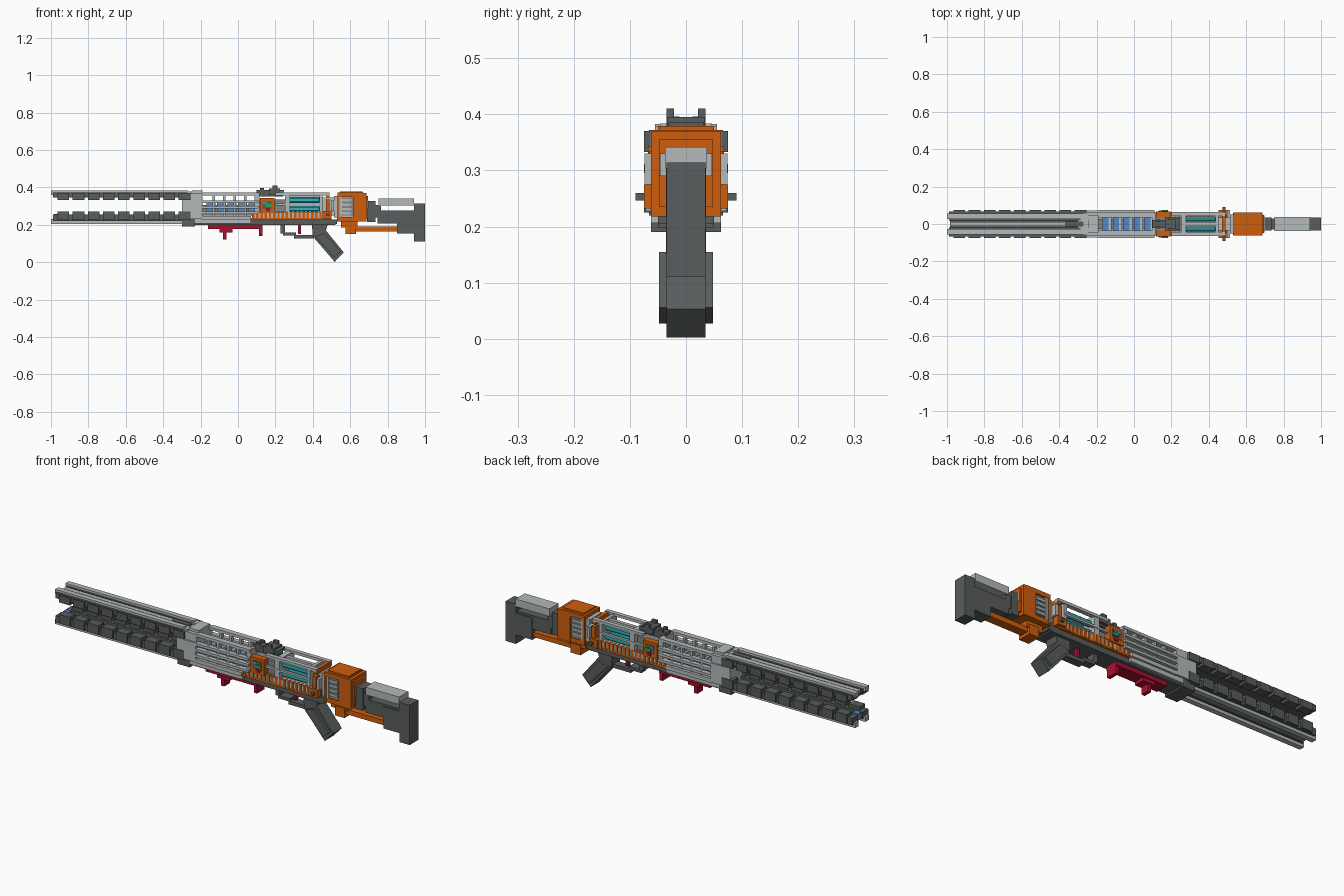
import bpy
import bmesh

default = bpy.data.objects.get("Cube")
if default:
    bpy.data.objects.remove(default, do_unlink=True)


def material(name, red, green, blue):
    mat = bpy.data.materials.new(name)
    mat.use_nodes = True
    colour = (red, green, blue, 1)
    mat.diffuse_color = colour
    mat.node_tree.nodes["Principled BSDF"].inputs["Base Color"].default_value = colour
    return mat


LIGHT = material("light_grey", .46, .49, .49)
MID = material("middle_grey", .23, .24, .24)
DARK = material("dark_grey", .10, .11, .11)
ORANGE = material("orange", .62, .11, .004)
RED = material("crimson", .40, .005, .03)
BLUE = material("blue", .08, .25, .60)
CYAN = material("cyan", .03, .46, .54)
GREEN = material("green", .02, .40, .06)


def prism(name, mat, outline, y):
    """Extrude an (x, z) outline across y; a pair for y makes a mirrored part on each side."""
    paired = isinstance(y, tuple)
    spans = [y, (-y[1], -y[0])] if paired else [(-y, y)]
    bm = bmesh.new()
    for near, far in spans:
        verts = [bm.verts.new((px, near, pz)) for px, pz in outline]
        face = bm.faces.new(verts)
        side = bmesh.ops.extrude_face_region(bm, geom=[face])
        moved = [g for g in side["geom"] if isinstance(g, bmesh.types.BMVert)]
        bmesh.ops.translate(bm, verts=moved, vec=(0, far - near, 0))
    bmesh.ops.recalc_face_normals(bm, faces=bm.faces[:])
    mesh = bpy.data.meshes.new(name)
    bm.to_mesh(mesh)
    bm.free()
    mesh.materials.append(mat)
    obj = bpy.data.objects.new(name, mesh)
    bpy.context.collection.objects.link(obj)
    return obj


def box(name, mat, x, y, z, bevel=None):
    (xa, xb), (za, zb) = x, z
    obj = prism(name, mat, [(xa, za), (xb, za), (xb, zb), (xa, zb)], y)
    if bevel:
        mod = obj.modifiers.new("chamfer", "BEVEL")
        mod.width = bevel
        mod.segments = 1


def row(name, mat, start, pitch, count, width, y, z):
    """Repeat a box along the length."""
    for i in range(count):
        left = start + i * pitch
        box(f"{name}_{i}", mat, x=(left, left + width), y=y, z=z)


# Four long barrel rails with armour teeth
barrel = (-.99, -.27)
box("upper_rail", DARK, x=barrel, y=(.018, .066), z=(.345, .372))
box("lower_rail", DARK, x=barrel, y=(.018, .066), z=(.22, .255))
box("upper_rail_strip", LIGHT, x=(-1, -.27), y=(.028, .055), z=(.36, .383))
box("lower_rail_strip", LIGHT, x=(-1, -.27), y=(.028, .055), z=(.205, .23))
row("upper_tooth", DARK, -.965, .081, 9, .062, y=(.03, .075), z=(.333, .37))
row("lower_tooth", DARK, -.965, .081, 9, .062, y=(.03, .075), z=(.225, .272))
box("upper_spine", LIGHT, x=(-.985, -.37), y=.011, z=(.35, .374))
box("upper_spine_bed", DARK, x=(-.985, -.27), y=.02, z=(.345, .362))
box("spine_end", DARK, x=(-.37, -.27), y=.013, z=(.35, .376))
box("lower_spine", MID, x=(-.985, -.27), y=.018, z=(.222, .238))
box("muzzle_emitter", BLUE, x=(-.985, -.955), y=.014, z=(.238, .258))

# Collar joining the barrel to the body
box("collar", LIGHT, x=(-.3, -.19), y=.072, z=(.23, .33))
box("collar_upper", LIGHT, x=(-.3, -.19), y=.064, z=(.33, .37))
box("collar_cap", LIGHT, x=(-.245, -.19), y=.046, z=(.37, .384))
box("collar_top_plate", LIGHT, x=(-.285, -.245), y=(.02, .055), z=(.37, .378))
box("collar_foot", DARK, x=(-.3, -.23), y=.062, z=(.19, .23))

# Slatted cooling section with glowing core
cooling = (-.19, .11)
box("cooling_top_rail", LIGHT, x=cooling, y=(.036, .064), z=(.358, .372))
for level in (.317, .288, .258):
    box("cooling_slat", LIGHT, x=cooling, y=(.05, .074), z=(level, level + .013))
box("cooling_slat_bottom", LIGHT, x=(-.19, .07), y=(.045, .072), z=(.228, .248))
box("cooling_floor", LIGHT, x=(-.23, .07), y=.062, z=(.206, .23))
box("cooling_end", LIGHT, x=(.095, .115), y=.06, z=(.23, .37))
row("cooling_post", LIGHT, -.135, .056, 5, .013, y=(.04, .06), z=(.23, .36))
row("core_segment", BLUE, -.168, .056, 5, .033, y=.036, z=(.262, .316))
box("core_rod", MID, x=cooling, y=.026, z=(.25, .305))
row("core_ring", LIGHT, -.135, .056, 5, .014, y=.036, z=(.25, .322))

# Receiver floor and ribbed orange skirt
box("receiver_floor", DARK, x=(-.23, .52), y=.05, z=(.198, .212))
box("receiver_base", DARK, x=(.07, .53), y=.05, z=(.205, .228))
box("receiver_core", MID, x=(.11, .5), y=.04, z=(.225, .262))
box("skirt", ORANGE, x=(.07, .48), y=(.04, .062), z=(.225, .236))
row("skirt_rib", ORANGE, .075, .0225, 18, .0125, y=(.04, .063), z=(.23, .27))
row("skirt_gap", LIGHT, .0875, .0225, 17, .01, y=(.04, .06), z=(.236, .266))

# Control block with small coloured switches
box("control_block", ORANGE, x=(.117, .196), y=(.035, .068), z=(.262, .343))
box("control_core", MID, x=(.115, .25), y=.035, z=(.262, .335))
box("control_panel", DARK, x=(.13, .18), y=(.064, .07), z=(.285, .328))
box("green_switch", GREEN, x=(.15, .182), y=(.066, .075), z=(.295, .311))
box("blue_switch", BLUE, x=(.133, .152), y=(.066, .073), z=(.312, .325))
box("red_switch", RED, x=(.15, .172), y=(.066, .073), z=(.272, .29))

# Sight assembly
box("sight_base", DARK, x=(.1, .24), y=.022, z=(.352, .385))
box("sight_bridge", DARK, x=(.165, .225), y=.034, z=(.362, .395))
box("sight_glow", CYAN, x=(.225, .243), y=.03, z=(.372, .379))
box("sight_hood", DARK, x=(.22, .245), y=.032, z=(.379, .385))
box("rear_sight_post", DARK, x=(.185, .212), y=(.021, .035), z=(.37, .41))
box("front_sight_post", DARK, x=(.118, .138), y=(.012, .024), z=(.37, .396))

# Power cell cage with four tubes
cage = (.2, .49)
box("cage_top_rail", LIGHT, x=cage, y=(.042, .064), z=(.358, .372))
box("cage_front", LIGHT, x=(.25, .278), y=.06, z=(.255, .365))
box("cage_rear", LIGHT, x=(.435, .452), y=.06, z=(.255, .365))
box("cage_floor", LIGHT, x=(.25, .45), y=.058, z=(.255, .268))
box("cage_mid_rail", LIGHT, x=(.2, .45), y=(.048, .062), z=(.303, .313))
box("cage_top_spine", LIGHT, x=(.26, .45), y=.009, z=(.345, .362))
box("upper_tube", CYAN, x=(.27, .44), y=(.014, .04), z=(.318, .347), bevel=.007)
box("lower_tube", CYAN, x=(.27, .44), y=(.014, .04), z=(.27, .3), bevel=.007)

# Clamp and side knobs between cage and rear housing
box("clamp_plate", ORANGE, x=(.452, .5), y=(.045, .075), z=(.232, .275))
box("clamp_upright", ORANGE, x=(.47, .49), y=(.04, .066), z=(.27, .335))
box("clamp_hoop", ORANGE, x=(.47, .49), y=.062, z=(.345, .369))
box("clamp_core", LIGHT, x=(.45, .54), y=.034, z=(.25, .345))
box("clamp_band", LIGHT, x=(.497, .512), y=.074, z=(.275, .33))
box("side_knob", DARK, x=(.474, .49), y=(.06, .09), z=(.246, .26))

# Rear housing with side vents set inside an orange frame
box("housing_core", LIGHT, x=(.512, .64), y=.05, z=(.238, .355))
box("housing_front", ORANGE, x=(.532, .544), y=.062, z=(.225, .36))
box("housing_top", ORANGE, x=(.532, .67), y=.062, z=(.35, .372))
box("housing_lid", ORANGE, x=(.545, .665), y=.05, z=(.372, .379))
box("housing_back", ORANGE, x=(.615, .686), y=.062, z=(.218, .37))
box("housing_rear_step", ORANGE, x=(.68, .696), y=.048, z=(.235, .355))
box("housing_bottom", ORANGE, x=(.53, .64), y=.06, z=(.218, .242))
box("vent_frame", LIGHT, x=(.544, .557), y=(.045, .06), z=(.242, .35))
for level in (.255, .278, .301, .324):
    box("vent_slat", LIGHT, x=(.55, .608), y=(.045, .059), z=(level, level + .013))
box("vent_shadow", MID, x=(.555, .615), y=(.045, .053), z=(.25, .345))
box("housing_rear_plate", LIGHT, x=(.69, .699), y=.046, z=(.29, .33))

# Crimson fore grip
box("fore_grip_bar", RED, x=(-.16, .13), y=.034, z=(.178, .205))
box("fore_grip_step", RED, x=(-.1, -.03), y=.028, z=(.16, .18))
box("fore_grip_peg", RED, x=(-.08, -.062), y=.022, z=(.122, .162))
box("fore_grip_heel", RED, x=(.112, .13), y=.03, z=(.14, .18))

# Trigger, stepped guard and pistol grip
box("guard_front", DARK, x=(.228, .25), y=.02, z=(.155, .2))
box("guard_step", DARK, x=(.24, .31), y=.02, z=(.142, .158))
box("guard_bottom", DARK, x=(.3, .405), y=.02, z=(.127, .146))
box("trigger", RED, x=(.322, .336), y=.01, z=(.152, .2))
prism("pistol_grip", DARK, [(.395, .205), (.48, .205), (.47, .17),
                            (.565, .053), (.517, .002), (.4, .138)], y=.035)
prism("grip_panel", DARK, [(.412, .138), (.462, .155),
                           (.55, .056), (.515, .027)], y=(.03, .048))

# Orange lower strut of the stock
box("strut_hanger", ORANGE, x=(.55, .64), y=.03, z=(.185, .222))
box("strut_foot", ORANGE, x=(.575, .63), y=.036, z=(.15, .2))
box("strut", ORANGE, x=(.62, .86), y=.022, z=(.165, .19))

# Shoulder stock
box("stock_socket", DARK, x=(.69, .735), y=.036, z=(.215, .328))
box("stock_neck", DARK, x=(.72, .765), y=.03, z=(.24, .305))
box("stock_arm", DARK, x=(.745, .94), y=.03, z=(.208, .278))
box("stock_web", DARK, x=(.85, .945), y=.034, z=(.155, .268))
box("cheek_rest", LIGHT, x=(.75, .942), y=.037, z=(.303, .342))
box("butt_plate", DARK, x=(.942, 1), y=.035, z=(.11, .314))
